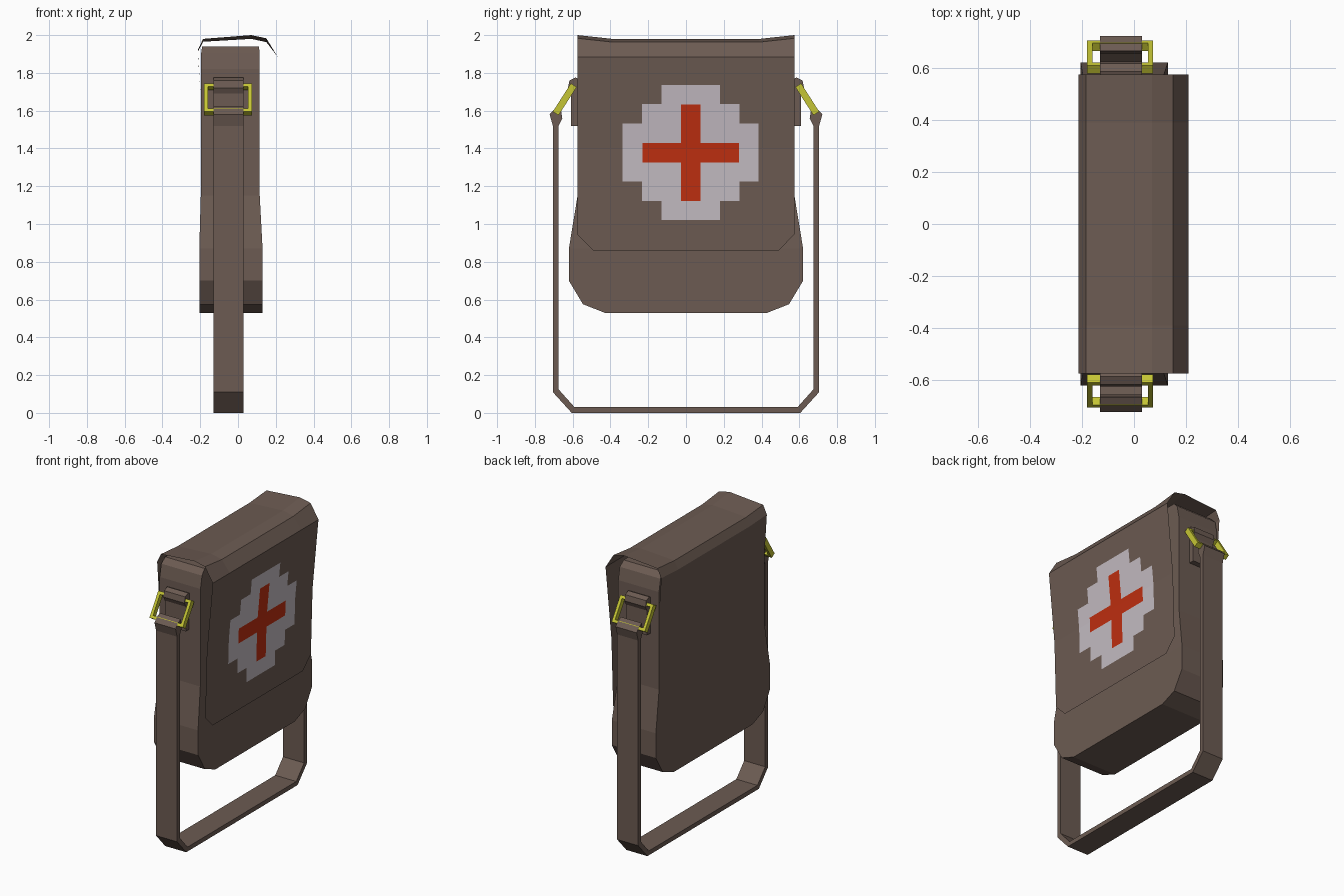
import bpy, bmesh
from mathutils import Vector

if "Cube" in bpy.data.objects:
    bpy.data.objects.remove(bpy.data.objects["Cube"])


def material(name, rgb):
    m = bpy.data.materials.new(name)
    m.diffuse_color = (*rgb, 1)
    m.use_nodes = True
    m.node_tree.nodes["Principled BSDF"].inputs["Base Color"].default_value = m.diffuse_color
    return m


BROWN = material("brown canvas", (0.15, 0.105, 0.085))
WHITE = material("off white", (0.55, 0.50, 0.54))
RED = material("red", (0.52, 0.028, 0.005))
YELLOW = material("yellow metal", (0.56, 0.56, 0.035))


def finish(name, bm, mats, mirror=False, normals=True):
    if normals:
        bmesh.ops.recalc_face_normals(bm, faces=bm.faces)
    me = bpy.data.meshes.new(name)
    bm.to_mesh(me)
    bm.free()
    for m in mats:
        me.materials.append(m)
    ob = bpy.data.objects.new(name, me)
    bpy.context.scene.collection.objects.link(ob)
    if mirror:
        mod = ob.modifiers.new("other side", 'MIRROR')
        mod.use_axis = (False, True, False)
        mod.use_mirror_merge = False
    return ob


def prism(bm, outline, x0, x1):
    """Extrude a (y, z) outline from x0 to x1."""
    a = [bm.verts.new((x0, y, z)) for y, z in outline]
    b = [bm.verts.new((x1, y, z)) for y, z in outline]
    n = len(a)
    bm.faces.new(a)
    bm.faces.new(b[::-1])
    for i in range(n):
        bm.faces.new((a[i], a[(i + 1) % n], b[(i + 1) % n], b[i]))


# Bag body: rectangular rings (z, half width, back x, front x)
rings = [(0.53, 0.43, -0.205, 0.13), (0.575, 0.545, -0.205, 0.13),
         (0.70, 0.62, -0.205, 0.13), (0.87, 0.62, -0.205, 0.13),
         (1.15, 0.574, -0.197, 0.115), (1.82, 0.572, -0.195, 0.115),
         (1.905, 0.555, -0.195, 0.115), (1.94, 0.52, -0.19, 0.11)]
bm = bmesh.new()
loops = [[bm.verts.new(c) for c in ((xb, -w, z), (xf, -w, z), (xf, w, z), (xb, w, z))]
         for z, w, xb, xf in rings]
for lo, hi in zip(loops, loops[1:]):
    for i in range(4):
        j = (i + 1) % 4
        bm.faces.new((lo[i], lo[j], hi[j], hi[i]))
bm.faces.new(loops[0][::-1])
bm.faces.new(loops[-1])
finish("bag_body", bm, [BROWN])

# Flap: thin sheet folded over the top, (x, z) profile swept along y with raised ends
profile = [(-0.199, 1.70), (-0.213, 1.91), (-0.185, 1.965), (0.07, 1.98),
           (0.15, 1.963), (0.21, 1.885), (0.165, 1.40), (0.15, 0.86)]
lift = [0, 0.01, 0.015, 0.02, 0.02, 0, 0, 0]
bm = bmesh.new()
cols = [[bm.verts.new((x, y, z + (up if abs(y) > 0.5 else 0)))
         for (x, z), up in zip(profile, lift)] for y in (-0.574, -0.39, 0.39, 0.574)]
for a, b in zip(cols, cols[1:]):
    for i in range(len(profile) - 1):
        bm.faces.new((a[i], a[i + 1], b[i + 1], b[i]))


def cut(point, normal, clear=False, front_only=True):
    faces = [f for f in bm.faces
             if not front_only or (f.calc_center_median().x > 0.1 and f.calc_center_median().z < 1.88)]
    geom = list({e for f in faces for e in f.edges}) + faces + list({v for f in faces for v in f.verts})
    bmesh.ops.bisect_plane(bm, geom=geom, plane_co=point, plane_no=normal, clear_outer=clear)


# Emblem half sizes, stepped disc and cross, cut into the flap
CY, CZ = 0.025, 1.378
disc = [(0.36, 0.153), (0.257, 0.257), (0.155, 0.358)]
cross = [(0.255, 0.052), (0.051, 0.255)]
for d in sorted({v for pair in disc + cross for v in pair}):
    for s in (-1, 1):
        cut((0, CY + s * d, 0), (0, 1, 0))
        cut((0, 0, CZ + s * d), (0, 0, 1))
for s in (-1, 1):
    cut((0, s * 0.49, 0.86), (0, s * 1, -1), clear=True)
for f in bm.faces:
    c = f.calc_center_median()
    if c.x > 0.1 and c.z < 1.88:
        y, z = abs(c.y - CY), abs(c.z - CZ)
        if any(y < a and z < b for a, b in cross):
            f.material_index = 2
        elif any(y < a and z < b for a, b in disc):
            f.material_index = 1
bm.normal_update()
front = [f for f in bm.faces if f.calc_center_median().x > 0.1]
if front and front[0].normal.x < 0:
    bmesh.ops.reverse_faces(bm, faces=bm.faces)
finish("flap", bm, [BROWN, WHITE, RED], normals=False)

# Carrying strap hanging in a U below the bag
SX0, SX1 = -0.13, 0.03
outer = [(-0.705, 1.56), (-0.705, 0.11), (-0.605, 0), (0.605, 0), (0.705, 0.11), (0.705, 1.56)]
inner = [(-0.675, 1.56), (-0.675, 0.125), (-0.59, 0.03), (0.59, 0.03), (0.675, 0.125), (0.675, 1.56)]
bm = bmesh.new()
prism(bm, outer + inner[::-1], SX0, SX1)
finish("strap", bm, [BROWN])

# Strap ends wrapped round the rings
bm = bmesh.new()
prism(bm, [(0.675, 1.52), (0.705, 1.52), (0.722, 1.58), (0.695, 1.61),
           (0.665, 1.625), (0.655, 1.56)], SX0, SX1)
finish("strap_loop", bm, [BROWN], mirror=True)

# Tabs sewn on the bag sides, with a loop at the top
bm = bmesh.new()
prism(bm, [(0.56, 1.52), (0.61, 1.52), (0.61, 1.69), (0.625, 1.72), (0.617, 1.76),
           (0.585, 1.775), (0.56, 1.765)], SX0, SX1)
finish("side_tab", bm, [BROWN], mirror=True)

# Tilted rectangular metal rings
top, low = Vector((0.594, 1.735)), Vector((0.69, 1.585))
d = (low - top).normalized()
n = Vector((-d.y, d.x)) * 0.018


def bar(p, q, x0, x1):
    prism(bm, [p + n, q + n, q - n, p - n], x0, x1)


bm = bmesh.new()
for x in (-0.18, 0.053):
    bar(top, low, x, x + 0.02)
for p in (top, low - d * 0.02):
    bar(p, p + d * 0.02, -0.16, 0.053)
finish("metal_ring", bm, [YELLOW], mirror=True)
